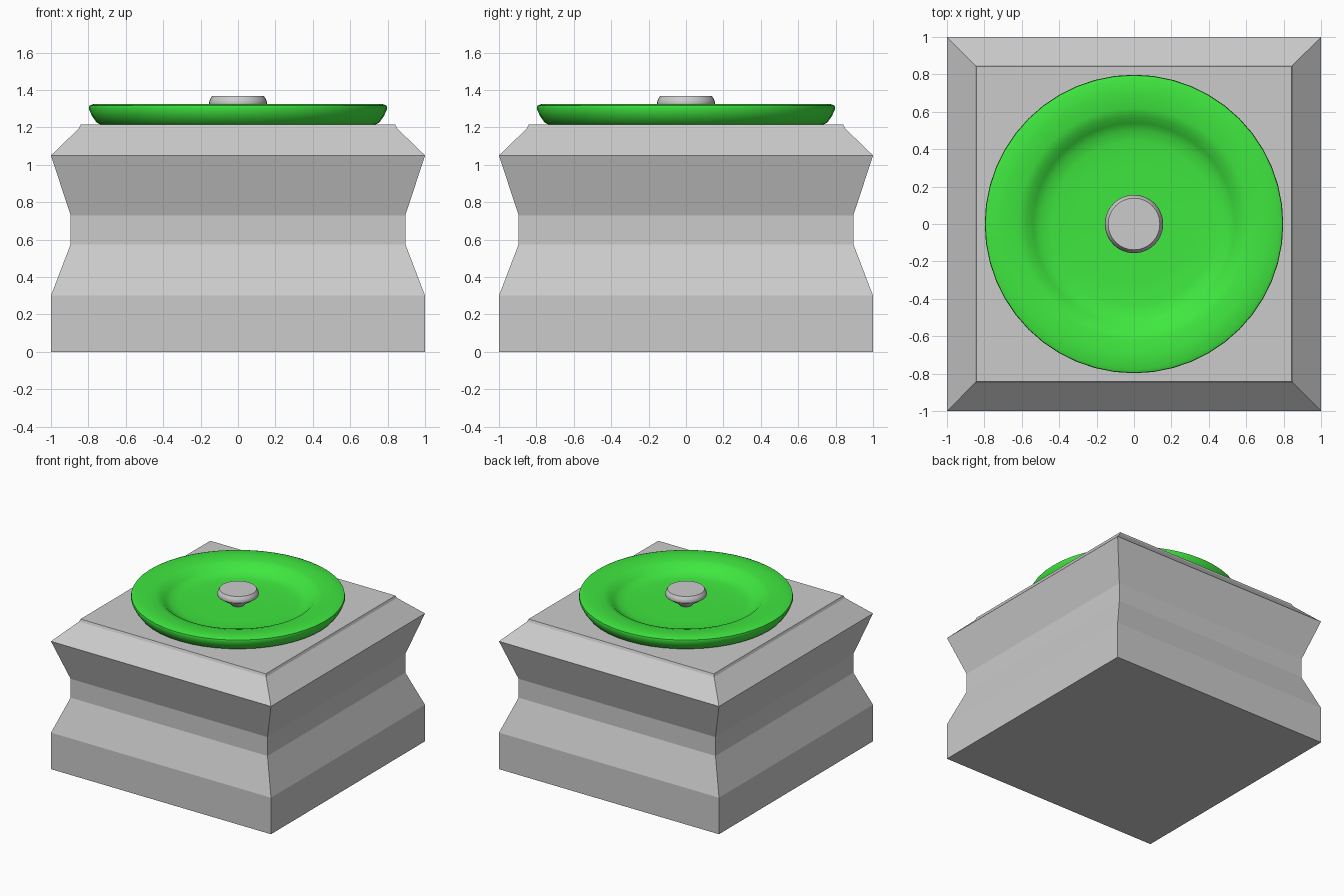
import bpy, bmesh, math

if "Cube" in bpy.data.objects:
    bpy.data.objects.remove(bpy.data.objects["Cube"])


def lathe(name, profile, sides, smooth=None, turn=0.0, scale=1.0):
    """Revolve (radius, height) points around z and cap both ends."""
    bm = bmesh.new()
    rings = []
    for r, z in profile:
        ring = []
        for i in range(sides):
            a = turn + 2 * math.pi * i / sides
            ring.append(bm.verts.new((scale * r * math.cos(a), scale * r * math.sin(a), z)))
        rings.append(ring)
    for low, high in zip(rings, rings[1:]):
        for i in range(sides):
            j = (i + 1) % sides
            bm.faces.new((low[i], low[j], high[j], high[i]))
    bm.faces.new(rings[0][::-1])
    bm.faces.new(rings[-1])
    bmesh.ops.recalc_face_normals(bm, faces=bm.faces[:])
    mesh = bpy.data.meshes.new(name)
    bm.to_mesh(mesh)
    bm.free()
    obj = bpy.data.objects.new(name, mesh)
    bpy.context.collection.objects.link(obj)
    if smooth:
        bpy.ops.object.select_all(action='DESELECT')
        obj.select_set(True)
        bpy.context.view_layer.objects.active = obj
        bpy.ops.object.shade_smooth_by_angle(angle=math.radians(smooth))
    return obj


# Square pedestal with a waist and a bevelled top
lathe("pedestal",
      [(1, 0), (1, 0.3), (0.895, 0.575), (0.895, 0.73), (1, 1.05),
       (0.85, 1.195), (0.842, 1.215)],
      4, turn=math.pi / 4, scale=math.sqrt(2))

# Round dish with a rolled rim and a sunken floor
dish = lathe("dish",
             [(0.73, 1.213), (0.755, 1.225), (0.78, 1.26), (0.798, 1.3),
              (0.795, 1.316), (0.775, 1.324), (0.7, 1.325), (0.62, 1.32),
              (0.575, 1.307), (0.54, 1.275), (0.5, 1.252), (0.44, 1.242),
              (0.3, 1.24)],
             48, smooth=50)
green = bpy.data.materials.new("green")
green.diffuse_color = (0.05, 0.8, 0.05, 1)
green.use_nodes = True
green.node_tree.nodes["Principled BSDF"].inputs["Base Color"].default_value = green.diffuse_color
dish.data.materials.append(green)

# Central button, tapering down to the dish floor
lathe("button",
      [(0.04, 1.23), (0.06, 1.255), (0.152, 1.318), (0.156, 1.33),
       (0.15, 1.35), (0.138, 1.368)],
      32, smooth=40)
